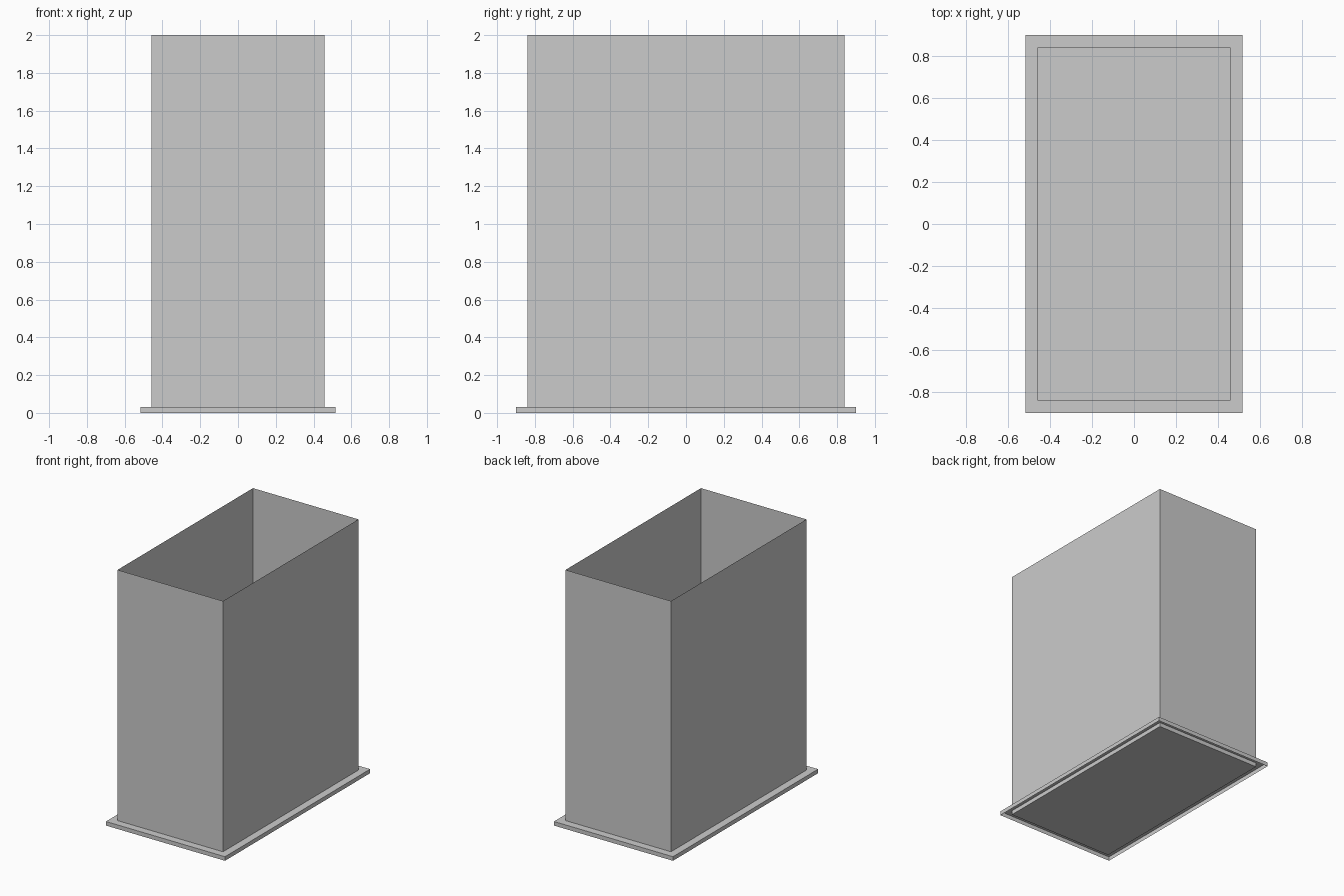
import bpy, bmesh

if "Cube" in bpy.data.objects:
    bpy.data.objects.remove(bpy.data.objects["Cube"])

def open_box(name, hx, hy, z0, z1):
    """Thin-walled box with a closed bottom and an open top."""
    bm = bmesh.new()
    base = bm.faces.new([bm.verts.new((sx * hx, sy * hy, z0))
                         for sx, sy in ((-1, -1), (-1, 1), (1, 1), (1, -1))])
    low = list(base.verts)
    top = [bm.verts.new((v.co.x, v.co.y, z1)) for v in low]
    for i in range(4):
        j = (i + 1) % 4
        bm.faces.new((low[j], low[i], top[i], top[j]))
    return finish(bm, name)

def flange(name, outer, inner, z0, z1):
    """Thin ledge with a skirt, open underneath."""
    bm = bmesh.new()
    signs = ((-1, -1), (1, -1), (1, 1), (-1, 1))
    rings = [[bm.verts.new((sx * hx, sy * hy, z)) for sx, sy in signs]
             for (hx, hy), z in ((outer, z0), (outer, z1), (inner, z1))]
    for a, b in zip(rings, rings[1:]):
        for i in range(4):
            j = (i + 1) % 4
            bm.faces.new((a[i], a[j], b[j], b[i]))
    return finish(bm, name)

def finish(bm, name):
    mesh = bpy.data.meshes.new(name)
    bm.to_mesh(mesh)
    bm.free()
    obj = bpy.data.objects.new(name, mesh)
    bpy.context.collection.objects.link(obj)
    return obj

# Tall open-topped container
open_box("bin_body", 0.458, 0.84, 0.0, 2.0)

# Hollow ledge around the foot
flange("base_flange", (0.517, 0.9), (0.458, 0.84), 0.0, 0.032)
